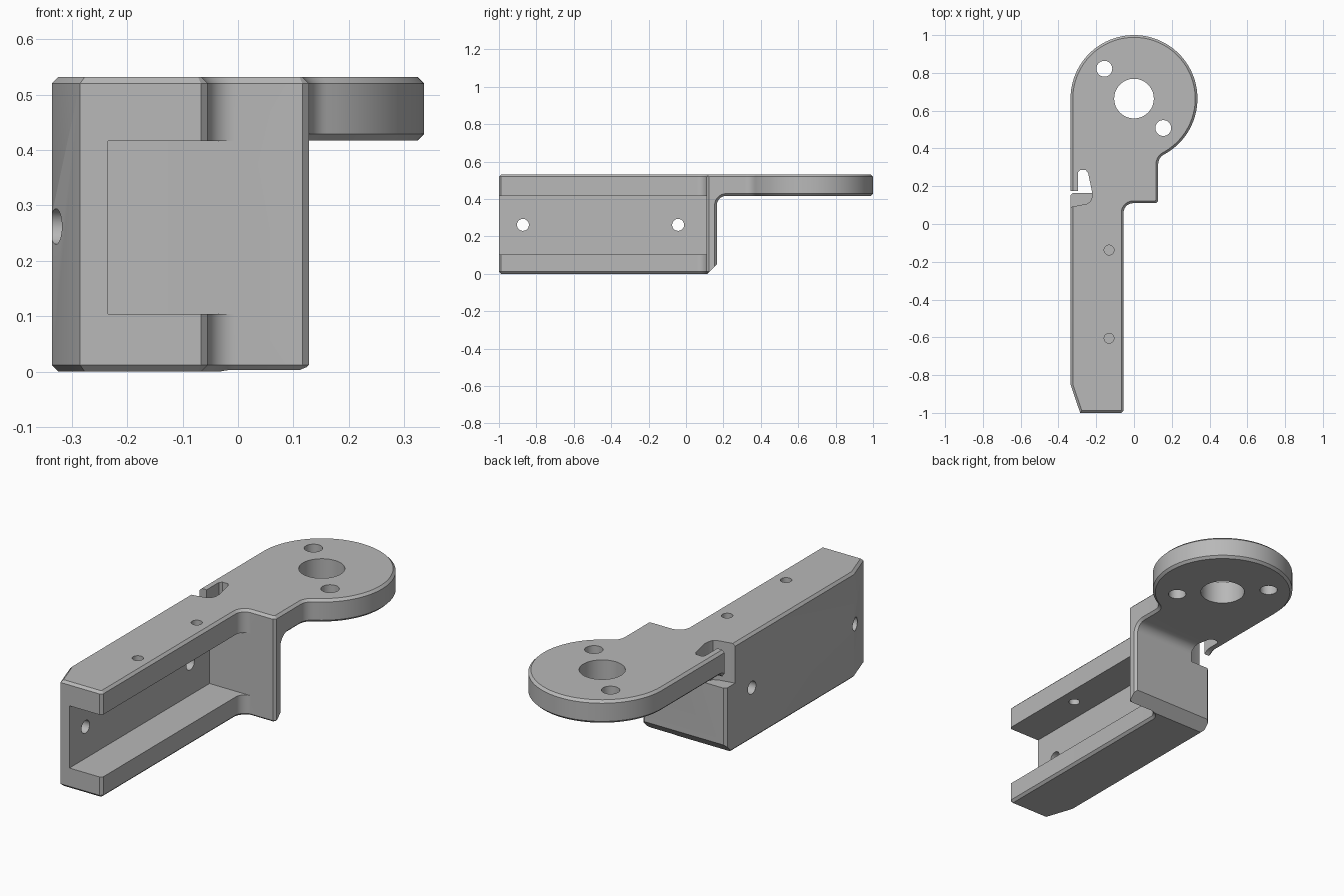
import bpy, bmesh
from math import sin, cos, radians, degrees, atan2, sqrt

if "Cube" in bpy.data.objects:
    bpy.data.objects.remove(bpy.data.objects["Cube"])

grey = bpy.data.materials.new("plain grey")
grey.use_nodes = True
colour = (0.48, 0.48, 0.48, 1)
grey.diffuse_color = colour
grey.node_tree.nodes["Principled BSDF"].inputs["Base Color"].default_value = colour

TOP, PLATE, WALL, EDGE = 0.532, 0.417, 0.165, 0.012
LEFT, RADIUS = -0.336, 0.336


def arc(cx, cy, r, start, end, steps):
    angles = [radians(start + (end - start) * i / steps) for i in range(steps + 1)]
    return [(cx + r * cos(a), cy + r * sin(a)) for a in angles]


def prism(name, points, low, high, axis="z"):
    """Extrude a flat outline along z, or a (y, z) outline along x."""
    place = (lambda p, h: (h, *p)) if axis == "x" else (lambda p, h: (*p, h))
    bm = bmesh.new()
    face = bm.faces.new([bm.verts.new(place(p, low)) for p in points])
    moved = bmesh.ops.extrude_face_region(bm, geom=[face])["geom"]
    for v in moved:
        if isinstance(v, bmesh.types.BMVert):
            v.co["xyz".index(axis)] = high
    bmesh.ops.recalc_face_normals(bm, faces=bm.faces)
    mesh = bpy.data.meshes.new(name)
    bm.to_mesh(mesh)
    bm.free()
    mesh.materials.append(grey)
    obj = bpy.data.objects.new(name, mesh)
    bpy.context.collection.objects.link(obj)
    return obj


def chamfer(obj, rule):
    bm = bmesh.new()
    bm.from_mesh(obj.data)
    bm.normal_update()
    edges = [e for e in bm.edges if len(e.link_faces) == 2 and rule(e)]
    bmesh.ops.bevel(bm, geom=edges, offset=EDGE, segments=1,
                    affect="EDGES", clamp_overlap=False)
    bm.to_mesh(obj.data)
    bm.free()


def cut(obj, cutter):
    cutter.hide_render = True
    mod = obj.modifiers.new("cut", "BOOLEAN")
    mod.operation, mod.solver, mod.object = "DIFFERENCE", "EXACT", cutter
    bpy.ops.object.select_all(action="DESELECT")
    bpy.context.view_layer.objects.active = obj
    obj.select_set(True)
    bpy.ops.object.modifier_apply(modifier=mod.name)
    bpy.data.objects.remove(cutter)


# Bracket outline: long arm, step with a rounded inner corner, round plate
cy, blend = 1 - RADIUS, 0.06
bx = 0.128 + blend
by = cy - sqrt((RADIUS + blend) ** 2 - bx ** 2)
tangent = degrees(atan2(by - cy, bx))
outline = [(-0.285, -1), (-0.055 - EDGE, -1), (-0.055, EDGE - 1)]
outline += arc(-0.005, 0.06, 0.05, 180, 90, 10)
outline += [(0.128 - EDGE, 0.11), (0.128, 0.11 + EDGE)]
outline += arc(bx, by, blend, 180, 180 + tangent, 8)
outline += arc(0, cy, RADIUS, tangent, 180, 80)[1:]
outline += [(LEFT, -0.85)]
bracket = prism("bracket", outline, 0, TOP)
chamfer(bracket, lambda e: abs(e.verts[0].co.z - e.verts[1].co.z) < 1e-5)

# Space under the round plate, with a rounded corner and a sloped wall foot
under = [(0.065, -0.05), (2, -0.05), (2, PLATE)]
under += arc(WALL + 0.05, PLATE - 0.05, 0.05, 90, 180, 10) + [(WALL, 0.05)]
cut(bracket, prism("under_cutter", under, -1, 1, "x"))


def under_edge(e):
    mid = (e.verts[0].co + e.verts[1].co) / 2
    return (mid.y > WALL - 0.002 and 0.06 < mid.z < PLATE + 0.002
            and e.calc_face_angle(0) > radians(60))


chamfer(bracket, under_edge)

# Open channel along the arm
channel = [(-0.235, -2), (1, -2), (1, 0.11), (-0.235, 0.11)]
cut(bracket, prism("channel_cutter", channel, 0.104, 0.416))

# Hooked slot at the left edge
slot = [(-0.5, 0.06), (LEFT, 0.09), (-0.25, 0.107), (-0.232, 0.118),
        (-0.223, 0.14), (-0.222, 0.17), (-0.243, 0.27), (-0.255, 0.285),
        (-0.285, 0.285), (-0.297, 0.273), (-0.297, 0.176), (-0.5, 0.176)]
cut(bracket, prism("slot_cutter", slot, 0.335, 1))

# Plate holes and the small holes in the upper flange
for x, y, r in ((0, cy, 0.105), (-0.157, 0.822, 0.042), (0.155, 0.508, 0.042),
                (-0.132, -0.138, 0.026), (-0.132, -0.605, 0.026)):
    cut(bracket, prism("hole_cutter", arc(x, y, r, 0, 352.5, 47), 0.3, 1))

# Side wall holes
for y in (-0.872, -0.042):
    cut(bracket, prism("side_hole_cutter", arc(y, 0.262, 0.032, 0, 348.75, 31),
                       -1, -0.15, "x"))

bpy.ops.object.shade_smooth_by_angle(angle=radians(25))
